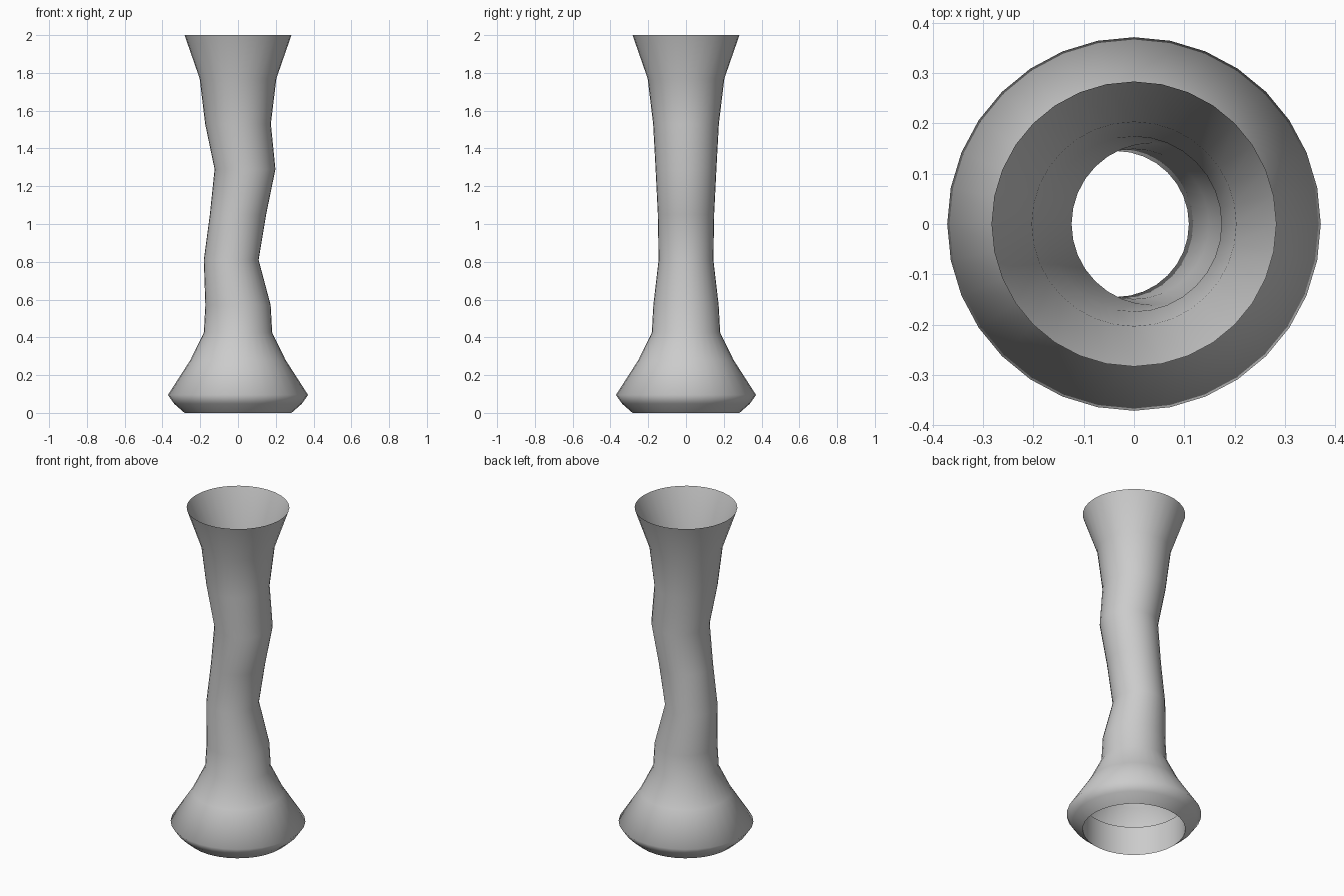
import bpy, bmesh
from math import cos, sin, tau, radians

if "Cube" in bpy.data.objects:
    bpy.data.objects.remove(bpy.data.objects["Cube"])

SIDES = 32


def loft(name, rings):
    """Open tube through horizontal rings given as (z, x centre, radius)."""
    bm = bmesh.new()
    loops = [[bm.verts.new((cx + r * cos(tau * i / SIDES), r * sin(tau * i / SIDES), z))
              for i in range(SIDES)] for z, cx, r in rings]
    for low, high in zip(loops, loops[1:]):
        for i in range(SIDES):
            j = (i + 1) % SIDES
            bm.faces.new((low[i], low[j], high[j], high[i]))
    mesh = bpy.data.meshes.new(name)
    bm.to_mesh(mesh)
    bm.free()
    obj = bpy.data.objects.new(name, mesh)
    bpy.context.collection.objects.link(obj)
    bpy.context.view_layer.objects.active = obj
    obj.select_set(True)
    bpy.ops.object.shade_smooth_by_angle(angle=radians(89))
    obj.select_set(False)
    return obj


# Vase: recessed foot collar, flared base, wavy neck, open flared lip
loft("vase", [
    (0.176, 0, 0.283), (0.0, 0, 0.283), (0.048, 0, 0.338), (0.095, 0, 0.371),
    (0.28, 0, 0.252), (0.425, 0, 0.181), (0.57, 0, 0.173),
    (0.81, -0.036, 0.145), (1.05, 0, 0.149), (1.29, 0.037, 0.161),
    (1.53, 0, 0.174), (1.77, 0, 0.203), (2.0, 0, 0.283),
])
